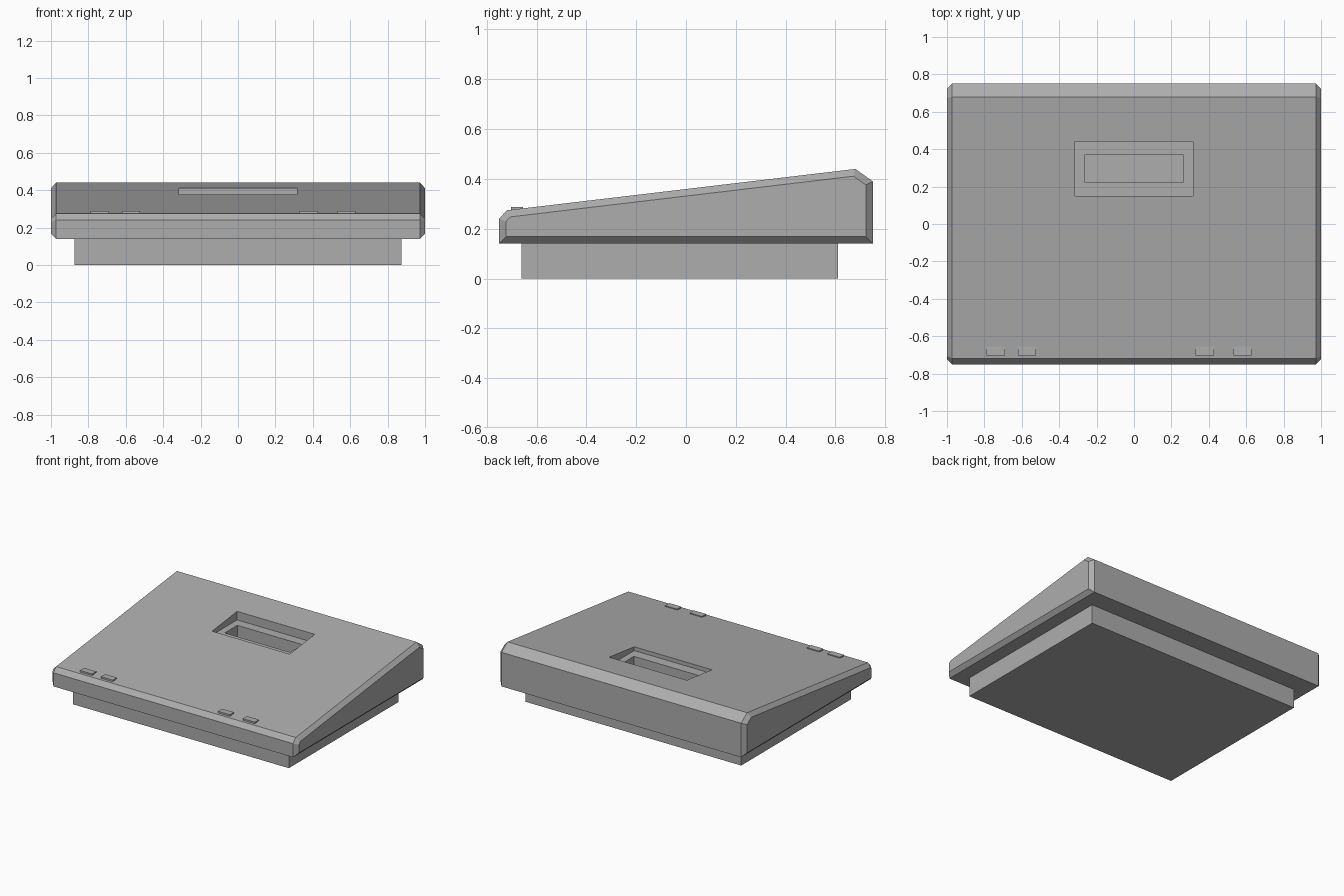
import bpy, bmesh
from mathutils import Matrix, Vector

if "Cube" in bpy.data.objects:
    bpy.data.objects.remove(bpy.data.objects["Cube"], do_unlink=True)

grey = bpy.data.materials.new("plain_grey")
grey.use_nodes = True
colour = (0.42, 0.42, 0.42, 1)
grey.diffuse_color = colour
grey.node_tree.nodes["Principled BSDF"].inputs["Base Color"].default_value = colour


def finish(name, bm):
    bmesh.ops.recalc_face_normals(bm, faces=bm.faces)
    mesh = bpy.data.meshes.new(name)
    bm.to_mesh(mesh)
    bm.free()
    mesh.materials.append(grey)
    obj = bpy.data.objects.new(name, mesh)
    bpy.context.scene.collection.objects.link(obj)
    return obj


def box(name, low, high):
    low, high = Vector(low), Vector(high)
    bm = bmesh.new()
    place = Matrix.Translation((low + high) / 2) @ Matrix.Diagonal((high - low).to_4d())
    bmesh.ops.create_cube(bm, size=1, matrix=place)
    return finish(name, bm)


# Sloping case: side profile swept across the width, then chamfered at both ends
profile = [(-0.75, 0.14), (0.75, 0.14), (0.75, 0.39),
           (0.68, 0.44), (-0.72, 0.274), (-0.75, 0.24)]
bm = bmesh.new()
side = bm.faces.new([bm.verts.new((-1, y, z)) for y, z in profile])
swept = bmesh.ops.extrude_face_region(bm, geom=[side])
bmesh.ops.translate(bm, vec=(2, 0, 0),
                    verts=[v for v in swept["geom"] if isinstance(v, bmesh.types.BMVert)])
bmesh.ops.recalc_face_normals(bm, faces=bm.faces)
rims = [e for e in bm.edges if abs(e.verts[0].co.x - e.verts[1].co.x) < 0.01]
bmesh.ops.bevel(bm, geom=rims, offset=0.028, segments=1, profile=0.5, affect='EDGES')
case = finish("sloping_case", bm)

# Stepped socket: a level-floored recess with a narrower slot in it
cutters = [box("recess_cutter", (-0.315, 0.15, 0.349), (0.315, 0.44, 0.6)),
           box("slot_cutter", (-0.265, 0.225, 0.25), (0.265, 0.37, 0.5))]
bpy.context.view_layer.objects.active = case
for cutter in cutters:
    cutter.hide_render = True
    cut = case.modifiers.new(cutter.name, 'BOOLEAN')
    cut.operation = 'DIFFERENCE'
    cut.solver = 'EXACT'
    cut.object = cutter
    bpy.ops.object.modifier_apply(modifier=cut.name)
    bpy.data.objects.remove(cutter, do_unlink=True)

# Plinth under the case
box("plinth", (-0.875, -0.66, 0), (0.875, 0.61, 0.14))

# Small locating tabs along the front edge
for i, x in enumerate((-0.74, -0.572, 0.378, 0.58)):
    box(f"front_tab_{i + 1}", (x - 0.049, -0.703, 0.26), (x + 0.049, -0.655, 0.288))
